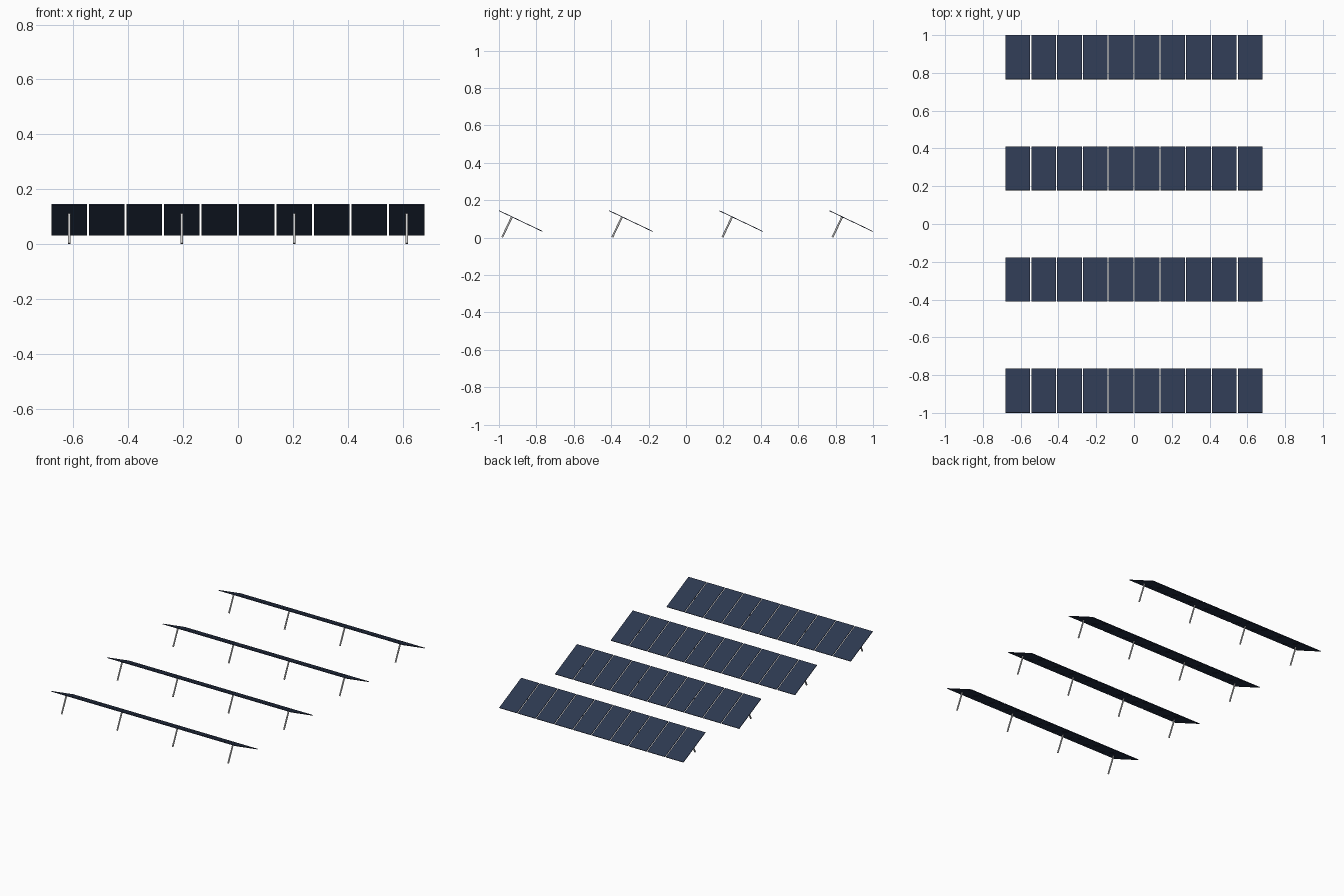
import bpy
from math import radians, sin, cos
from mathutils import Matrix, Vector

if "Cube" in bpy.data.objects:
    bpy.data.objects.remove(bpy.data.objects["Cube"])

TILT = radians(25.5)
PITCH, GAP = 0.1367, 0.006        # panel spacing along a row
LENGTH, THICK = 0.2575, 0.004     # panel size
ROWS, PANELS = 4, 10
CENTRE_Z = 0.0885
ROW_STEP = (2 - LENGTH * cos(TILT) - THICK * sin(TILT)) / (ROWS - 1)
POST_R, POST_Y = 0.005, -0.053    # post radius, offset toward the high edge
POST_LEN = (CENTRE_Z - POST_Y * sin(TILT) - POST_R * sin(TILT)) / cos(TILT)


def material(name, colour):
    m = bpy.data.materials.new(name)
    m.diffuse_color = colour
    m.use_nodes = True
    m.node_tree.nodes["Principled BSDF"].inputs["Base Color"].default_value = m.diffuse_color
    return m


navy = material("panel_navy", (0.026, 0.04, 0.08, 1))


def place(frame, local):
    return frame @ Matrix.Translation(Vector(local))


def add_panel(frame, x):
    bpy.ops.mesh.primitive_cube_add(size=1)
    ob = bpy.context.object
    ob.name = "solar_panel"
    ob.data.transform(Matrix.Diagonal((PITCH - GAP, LENGTH, THICK, 1)))
    ob.data.materials.append(navy)
    ob.matrix_world = place(frame, (x, 0, 0))


def add_post(frame, x):
    bpy.ops.mesh.primitive_cylinder_add(vertices=16, radius=POST_R, depth=POST_LEN)
    ob = bpy.context.object
    ob.name = "support_post"
    bpy.ops.object.shade_smooth_by_angle()
    ob.matrix_world = place(frame, (x, POST_Y, -POST_LEN / 2))


# Four tilted rows: ten panels on four posts each
for r in range(ROWS):
    y = (r - (ROWS - 1) / 2) * ROW_STEP
    frame = Matrix.Translation((0, y, CENTRE_Z)) @ Matrix.Rotation(-TILT, 4, 'X')
    for i in range(PANELS):
        add_panel(frame, (i - (PANELS - 1) / 2) * PITCH)
    for k in (-4.5, -1.5, 1.5, 4.5):
        add_post(frame, k * PITCH)
